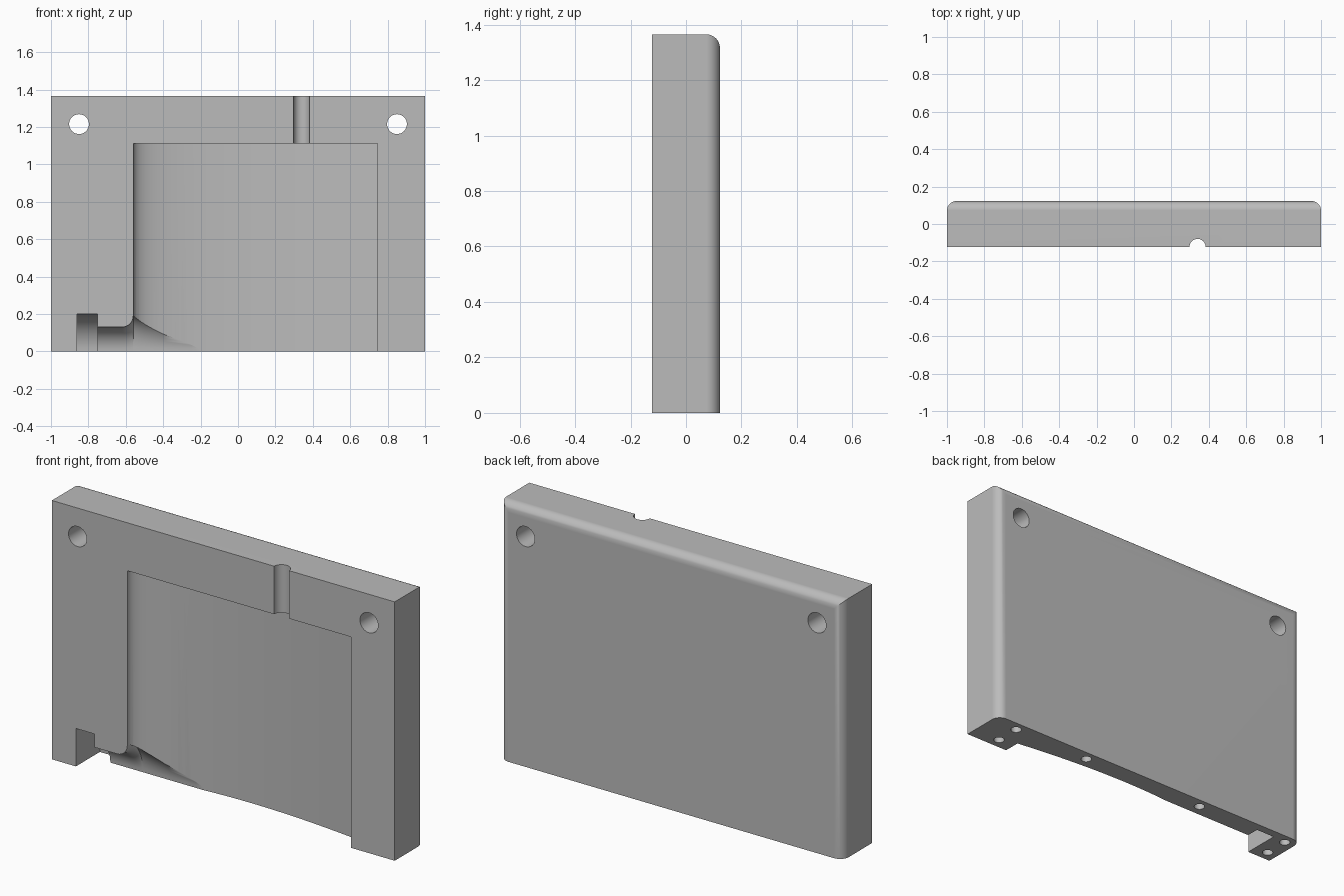
import bpy, bmesh, math
from mathutils import Matrix, Vector

old = bpy.data.objects.get("Cube")
if old:
    bpy.data.objects.remove(old, do_unlink=True)

HALF_DEPTH, HEIGHT = 0.1225, 1.365
FRONT = -HALF_DEPTH

grey = bpy.data.materials.new("plain_grey")
grey.use_nodes = True
colour = (0.5, 0.5, 0.5, 1)
grey.diffuse_color = colour
grey.node_tree.nodes["Principled BSDF"].inputs["Base Color"].default_value = colour


def add_object(name, bm):
    bmesh.ops.recalc_face_normals(bm, faces=bm.faces)
    mesh = bpy.data.meshes.new(name)
    bm.to_mesh(mesh)
    bm.free()
    mesh.materials.append(grey)
    obj = bpy.data.objects.new(name, mesh)
    bpy.context.collection.objects.link(obj)
    return obj


def loft(name, rings):
    """Closed solid through a list of equal-length point rings."""
    bm = bmesh.new()
    loops = [[bm.verts.new(p) for p in ring] for ring in rings]
    n = len(loops[0])
    for a, b in zip(loops, loops[1:]):
        for i in range(n):
            j = (i + 1) % n
            bm.faces.new((a[i], a[j], b[j], b[i]))
    bm.faces.new(loops[0])
    bm.faces.new(loops[-1])
    return add_object(name, bm)


def rod(name, start, end, radius, sides=32):
    start, end = Vector(start), Vector(end)
    axis = end - start
    bm = bmesh.new()
    turn = axis.to_track_quat('Z', 'Y').to_matrix().to_4x4()
    bmesh.ops.create_cone(bm, cap_ends=True, segments=sides, radius1=radius,
                          radius2=radius, depth=axis.length,
                          matrix=Matrix.Translation((start + end) / 2) @ turn)
    return add_object(name, bm)


# Block with rounded rear edges on the top and both sides
bm = bmesh.new()
bmesh.ops.create_cube(bm, size=1)
bmesh.ops.scale(bm, vec=(2, 2 * HALF_DEPTH, HEIGHT), verts=bm.verts)
bmesh.ops.translate(bm, vec=(0, 0, HEIGHT / 2), verts=bm.verts)
rear = [e for e in bm.edges if all(v.co.y > 0 for v in e.verts)
        and any(v.co.z > 0.1 for v in e.verts)]
bmesh.ops.bevel(bm, geom=rear, offset=0.05, segments=8, profile=0.5,
                affect='EDGES', clamp_overlap=True)
block = add_object("mould_block", bm)

# Main cavity: rounded leading side, shallow curve, upright right wall
LEFT, RIGHT, TOP = -0.56, 0.745, 1.112
outline = [(LEFT, -0.3)]
for i in range(33):
    u = (i / 32) ** 2
    depth = 0.343 * math.sqrt(u) - 0.154 * u - 0.099 * u * u
    outline.append((LEFT + (RIGHT - LEFT) * u, FRONT + depth))
outline.append((RIGHT, -0.3))
cutters = [loft("cavity_cutter", [[(x, y, z) for x, y in outline] for z in (-0.1, TOP)])]


# Round channel that flares into the cavity
def channel_ring(x, tall, deep=0.13, sides=48):
    angles = [2 * math.pi * i / sides for i in range(sides)]
    return [(x, FRONT + deep * math.cos(a), tall * math.sin(a)) for a in angles]


FILLET = 0.06
stations = [(-0.78, 0.13)]
for i in range(9):
    a = math.pi / 2 * i / 8
    stations.append((LEFT - FILLET + FILLET * math.sin(a), 0.13 + FILLET * (1 - math.cos(a))))
stations += [(-0.5, 0.17), (-0.4, 0.145), (-0.25, 0.13), (0, 0.12)]
cutters.append(loft("channel_cutter", [channel_ring(x, r) for x, r in stations]))

# Flange recess at the outer end of the channel
cutters.append(rod("flange_cutter", (-0.86, FRONT, 0), (-0.75, FRONT, 0), 0.2, 64))

# Pouring groove down from the top
cutters.append(rod("groove_cutter", (0.34, FRONT, 1.05), (0.34, FRONT, 1.5), 0.043))

# Upper through holes
for side in (-1, 1):
    cutters.append(rod("bolt_hole_cutter", (0.85 * side, -0.3, 1.215),
                       (0.85 * side, 0.3, 1.215), 0.053))

# Blind pin holes in the underside
for x, y in ((0.84, -0.065), (0.84, 0.07), (0.375, 0.07), (-0.375, 0.07),
             (-0.94, 0.07), (-0.94, -0.065)):
    cutters.append(rod("pin_hole_cutter", (x, y, -0.1), (x, y, 0.16), 0.027, 24))

# Cut everything out of the block
bpy.ops.object.select_all(action='DESELECT')
block.select_set(True)
bpy.context.view_layer.objects.active = block
for cutter in cutters:
    cutter.hide_render = True
    mod = block.modifiers.new("cut", 'BOOLEAN')
    mod.operation = 'DIFFERENCE'
    mod.solver = 'EXACT'
    mod.object = cutter
    bpy.ops.object.modifier_apply(modifier=mod.name)
for cutter in cutters:
    bpy.data.objects.remove(cutter, do_unlink=True)

# Smooth curves, crisp edges
bpy.ops.object.shade_smooth_by_angle(angle=math.radians(30))
weighted = block.modifiers.new("weighted_normals", 'WEIGHTED_NORMAL')
weighted.keep_sharp = True
